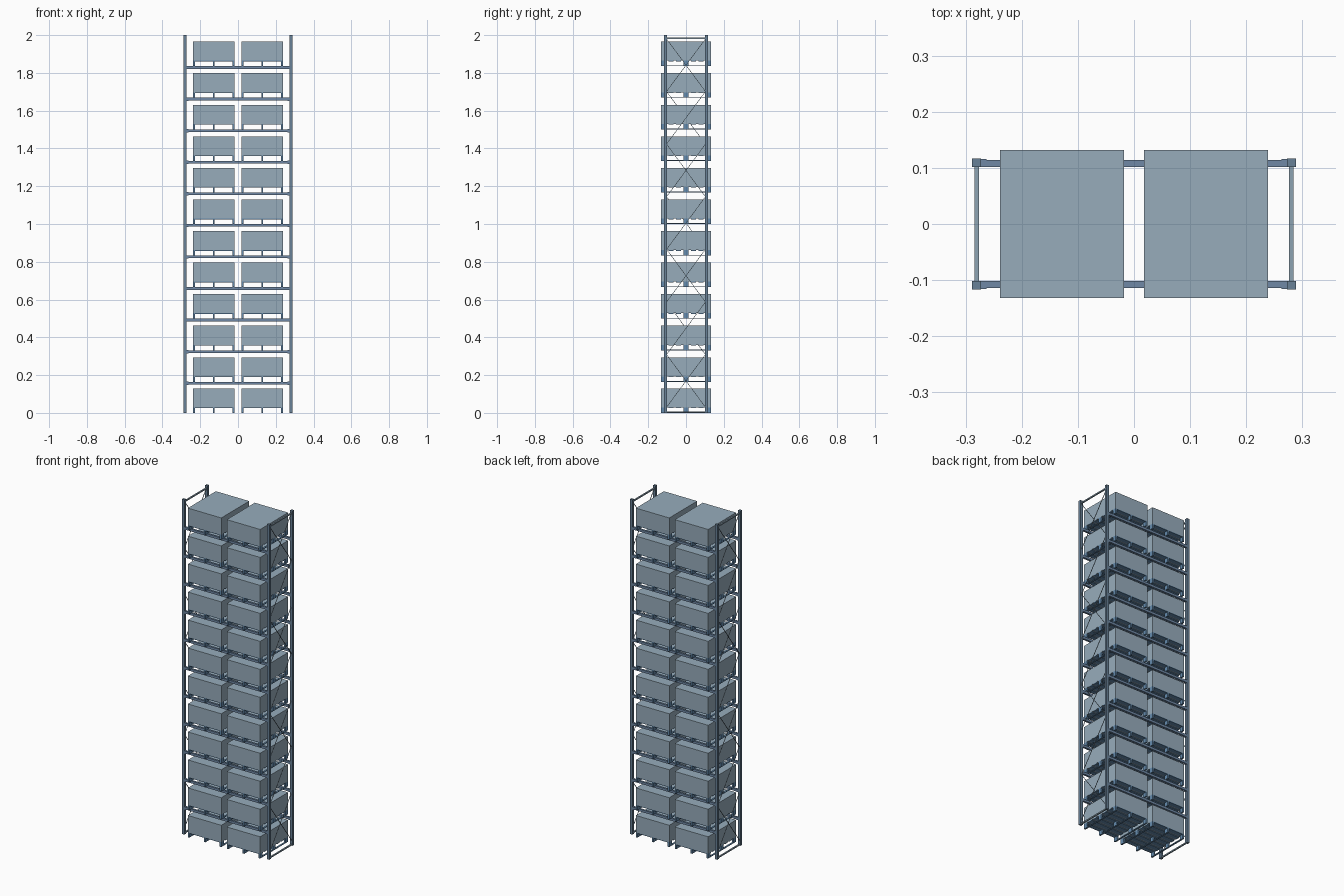
import bpy, bmesh, math
from mathutils import Matrix, Vector

if "Cube" in bpy.data.objects:
    bpy.data.objects.remove(bpy.data.objects["Cube"])

BAYS = 12
LEVELS = [0.0] + [0.1645 + i * 0.1671 for i in range(BAYS - 1)]
POST_X, POST_Y = 0.2805, 0.109


def material(name, rgb):
    m = bpy.data.materials.new(name)
    m.diffuse_color = (*rgb, 1)
    m.use_nodes = True
    m.node_tree.nodes["Principled BSDF"].inputs["Base Color"].default_value = m.diffuse_color
    return m


POST = material("post_blue", (0.14, 0.22, 0.31))
BEAM = material("beam_blue", (0.16, 0.25, 0.38))
BRACE = material("brace_grey", (0.27, 0.37, 0.45))
PALLET = material("pallet_blue", (0.13, 0.26, 0.42))
LOAD = material("load_grey", (0.31, 0.415, 0.50))


def add_box(bm, x, y, z, rot=None):
    """Box from (min, max) ranges, optionally rotated about x at its centre."""
    centre = Vector(((x[0] + x[1]) / 2, (y[0] + y[1]) / 2, (z[0] + z[1]) / 2))
    m = Matrix.Translation(centre)
    if rot:
        m = m @ Matrix.Rotation(rot, 4, 'X')
    m = m @ Matrix.Diagonal((x[1] - x[0], y[1] - y[0], z[1] - z[0], 1))
    bmesh.ops.create_cube(bm, size=1, matrix=m)


def centred(c, size):
    return (c - size / 2, c + size / 2)


def to_mesh(bm, name, mat):
    me = bpy.data.meshes.new(name)
    bm.to_mesh(me)
    bm.free()
    me.materials.append(mat)
    return me


def place(me, name, loc=(0, 0, 0), turn=0):
    ob = bpy.data.objects.new(name, me)
    ob.location = loc
    ob.rotation_euler.z = turn
    bpy.context.collection.objects.link(ob)


# Upright posts of one end frame
bm = bmesh.new()
for s in (-1, 1):
    add_box(bm, centred(POST_X, 0.016), centred(s * POST_Y, 0.015), (0, 2))
posts = to_mesh(bm, "posts", POST)

# Frame bracing: top and bottom ties, alternating crossed and single diagonals
bm = bmesh.new()
for z in (0.005, 1.984):
    add_box(bm, centred(POST_X, 0.008), (-0.102, 0.102), centred(z, 0.007))
z0, panels, span = 0.03, 7, 0.206
step = 1.95 / panels
length, angle = math.hypot(span, step), math.atan2(step, span)
for i in range(panels):
    for k, a in enumerate((angle, -angle) if i % 2 == 0 else (angle,)):
        add_box(bm, centred(POST_X + (0.002 if k else -0.002), 0.003), centred(0, length),
                centred(z0 + (i + 0.5) * step, 0.0025), a)
bracing = to_mesh(bm, "bracing", BRACE)

# Both end frames, the left one turned half way round
for side, turn in (("right", 0), ("left", math.pi)):
    place(posts, f"{side}_posts", turn=turn)
    place(bracing, f"{side}_bracing", turn=turn)

# Shelf beam pair with end connectors
bm = bmesh.new()
for s in (-1, 1):
    add_box(bm, (-0.273, 0.273), centred(s * 0.108, 0.012), (-0.014, 0))
    for e in (-1, 1):
        add_box(bm, centred(e * 0.268, 0.010), centred(s * 0.1085, 0.014), (-0.016, 0.001))
beams = to_mesh(bm, "beams", BEAM)

# Pallet: three runners, nine blocks, seven deck slats
W, D = 0.2205, 0.264
bm = bmesh.new()
for x in (-(W - 0.010) / 2, 0, (W - 0.010) / 2):
    add_box(bm, centred(x, 0.010), (-D / 2, D / 2), (0, 0.004))
    for y in (-(D - 0.024) / 2, 0, (D - 0.024) / 2):
        add_box(bm, centred(x, 0.010), centred(y, 0.024), (0.004, 0.025))
for i in range(7):
    y = (i / 6 - 0.5) * (D - 0.026)
    add_box(bm, (-W / 2, W / 2), centred(y, 0.026), (0.025, 0.029))
pallet = to_mesh(bm, "pallet", PALLET)

# Load box resting on a pallet
bm = bmesh.new()
add_box(bm, (-W / 2, W / 2), (-D / 2, D / 2), (0.029, 0.130))
load = to_mesh(bm, "load_box", LOAD)

# Beams on every raised level, two loaded pallets in every bay
for i, z in enumerate(LEVELS):
    if i:
        place(beams, f"beams_{i}", (0, 0, z))
    for side, x in (("left", -0.1285), ("right", 0.1285)):
        place(pallet, f"pallet_{side}_{i + 1}", (x, 0, z))
        place(load, f"load_box_{side}_{i + 1}", (x, 0, z))
